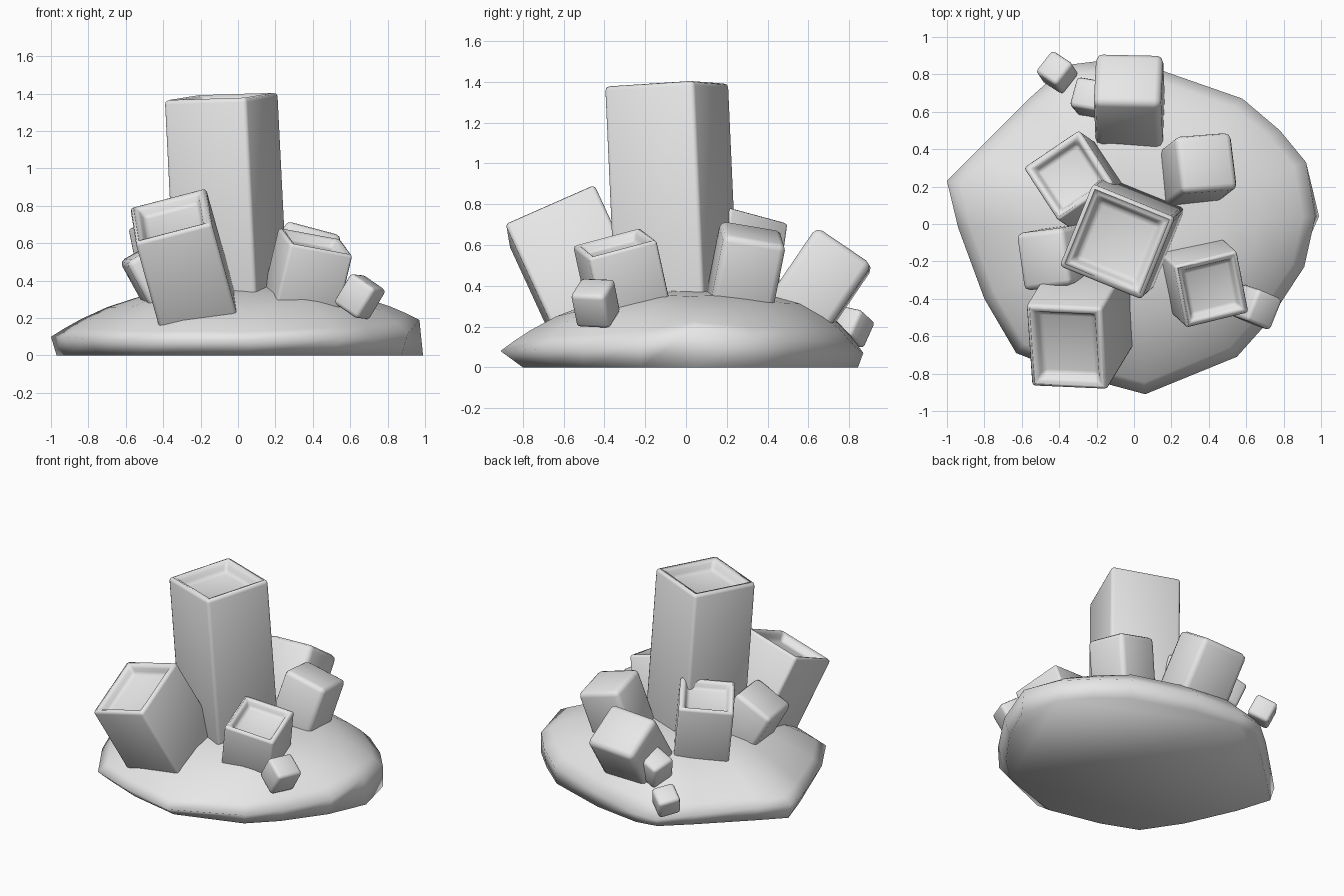
import bpy, bmesh, math
from mathutils import Vector, Matrix

if "Cube" in bpy.data.objects:
    bpy.data.objects.remove(bpy.data.objects["Cube"])

grey = bpy.data.materials.new("pale_grey_stone")
grey.diffuse_color = (0.8, 0.8, 0.8, 1)
grey.use_nodes = True
grey.node_tree.nodes["Principled BSDF"].inputs["Base Color"].default_value = grey.diffuse_color


def finish(bm, name):
    bmesh.ops.recalc_face_normals(bm, faces=bm.faces)
    for f in bm.faces:
        f.smooth = True
    mesh = bpy.data.meshes.new(name)
    bm.to_mesh(mesh)
    bm.free()
    mesh.materials.append(grey)
    obj = bpy.data.objects.new(name, mesh)
    bpy.context.collection.objects.link(obj)
    return obj


def crystal(name, top, lean, width, depth, length, twist=0, hollow=False):
    """Leaning block whose top face is centred on `top`; optional sunken hopper top."""
    axis = Vector((lean[0], lean[1], 1)).normalized()
    t = math.radians(twist)
    side = Vector((math.cos(t), math.sin(t), 0))
    side = (side - axis * side.dot(axis)).normalized()
    fwd = axis.cross(side)
    frame = Matrix((side, fwd, axis)).transposed().to_4x4()
    frame.translation = Vector(top)

    bm = bmesh.new()
    bmesh.ops.create_cube(bm, size=1)
    bmesh.ops.translate(bm, verts=bm.verts, vec=(0, 0, -0.5))
    bmesh.ops.scale(bm, verts=bm.verts, vec=(width, depth, length))
    if hollow:
        bm.normal_update()
        face = max(bm.faces, key=lambda f: f.calc_center_median().z)
        bmesh.ops.inset_region(bm, faces=[face], thickness=0.13 * width)
        bmesh.ops.inset_region(bm, faces=[face], thickness=0.08 * width,
                               depth=-0.14 * width)
    bm.transform(frame)
    obj = finish(bm, name)
    bev = obj.modifiers.new("rounded_edges", 'BEVEL')
    bev.width = 0.01 + 0.07 * width
    bev.segments = 2
    bev.limit_method = 'ANGLE'
    return obj


# Rock base: rim points as x, y, rim height, foot scale, roundness of the shoulder
rim = [
    (-1.00, 0.23, 0.10, 0.97, 2.4), (-0.94, -0.02, 0.10, 0.95, 2.4),
    (-0.80, -0.40, 0.09, 0.92, 2.6), (-0.63, -0.69, 0.08, 0.90, 2.6),
    (-0.35, -0.80, 0.08, 0.90, 2.6), (0.06, -0.91, 0.08, 0.88, 2.4),
    (0.55, -0.71, 0.09, 0.92, 3.2), (0.72, -0.52, 0.10, 0.94, 3.4),
    (0.91, -0.23, 0.12, 0.96, 3.6), (0.97, 0.04, 0.19, 1.02, 2.8),
    (0.92, 0.33, 0.15, 1.00, 3.4), (0.78, 0.50, 0.14, 0.98, 3.6),
    (0.58, 0.67, 0.13, 0.98, 4.0), (0.15, 0.82, 0.11, 0.97, 4.0),
    (-0.20, 0.87, 0.07, 0.97, 4.5), (-0.36, 0.85, 0.06, 0.96, 4.0),
    (-0.55, 0.68, 0.08, 0.96, 3.0), (-0.84, 0.39, 0.10, 0.97, 2.6),
]
bm = bmesh.new()
n = len(rim)
rings = [[bm.verts.new((x * f, y * f, 0)) for x, y, z, f, p in rim]]
for s in (1.0, 0.93, 0.84, 0.7, 0.5, 0.25):
    rings.append([bm.verts.new((x * s, y * s, 0.375 - (0.375 - z) * s ** p))
                  for x, y, z, f, p in rim])
for lo, hi in zip(rings, rings[1:]):
    for i in range(n):
        j = (i + 1) % n
        bm.faces.new((lo[i], lo[j], hi[j], hi[i]))
bm.faces.new(rings[0][::-1])
bm.faces.new(rings[-1])
finish(bm, "rock_base")

# Hollow-topped crystals
crystal("main_crystal", (-0.09, -0.095, 1.385), (-0.05, -0.045), 0.475, 0.475, 1.2, -22, True)
crystal("front_left_crystal", (-0.36, -0.66, 0.75), (-0.28, -0.46), 0.42, 0.48, 0.66, 4, True)
crystal("front_right_crystal", (0.415, -0.35, 0.61), (0.24, -0.22), 0.35, 0.35, 0.42, 11, True)
crystal("back_left_crystal", (-0.35, 0.26, 0.73), (-0.2, 0.14), 0.36, 0.35, 0.55, 33, True)

# Plain crystals
crystal("back_right_crystal", (0.39, 0.33, 0.66), (0.25, 0.2), 0.31, 0.31, 0.42, 7)
crystal("left_crystal", (-0.49, -0.19, 0.57), (-0.55, -0.1), 0.29, 0.31, 0.42, 8)
crystal("back_crystal", (-0.03, 0.78, 0.59), (-0.03, 0.68), 0.36, 0.33, 0.46, -3)

# Small loose cubes
crystal("small_right_cube", (0.70, -0.46, 0.395), (0.6, -0.2), 0.17, 0.18, 0.19, -22)
crystal("small_back_cube", (-0.25, 0.70, 0.42), (-0.3, 0.35), 0.17, 0.17, 0.18, -15)
crystal("tiny_back_cube", (-0.43, 0.84, 0.265), (-0.3, 0.45), 0.15, 0.15, 0.15, -38)
